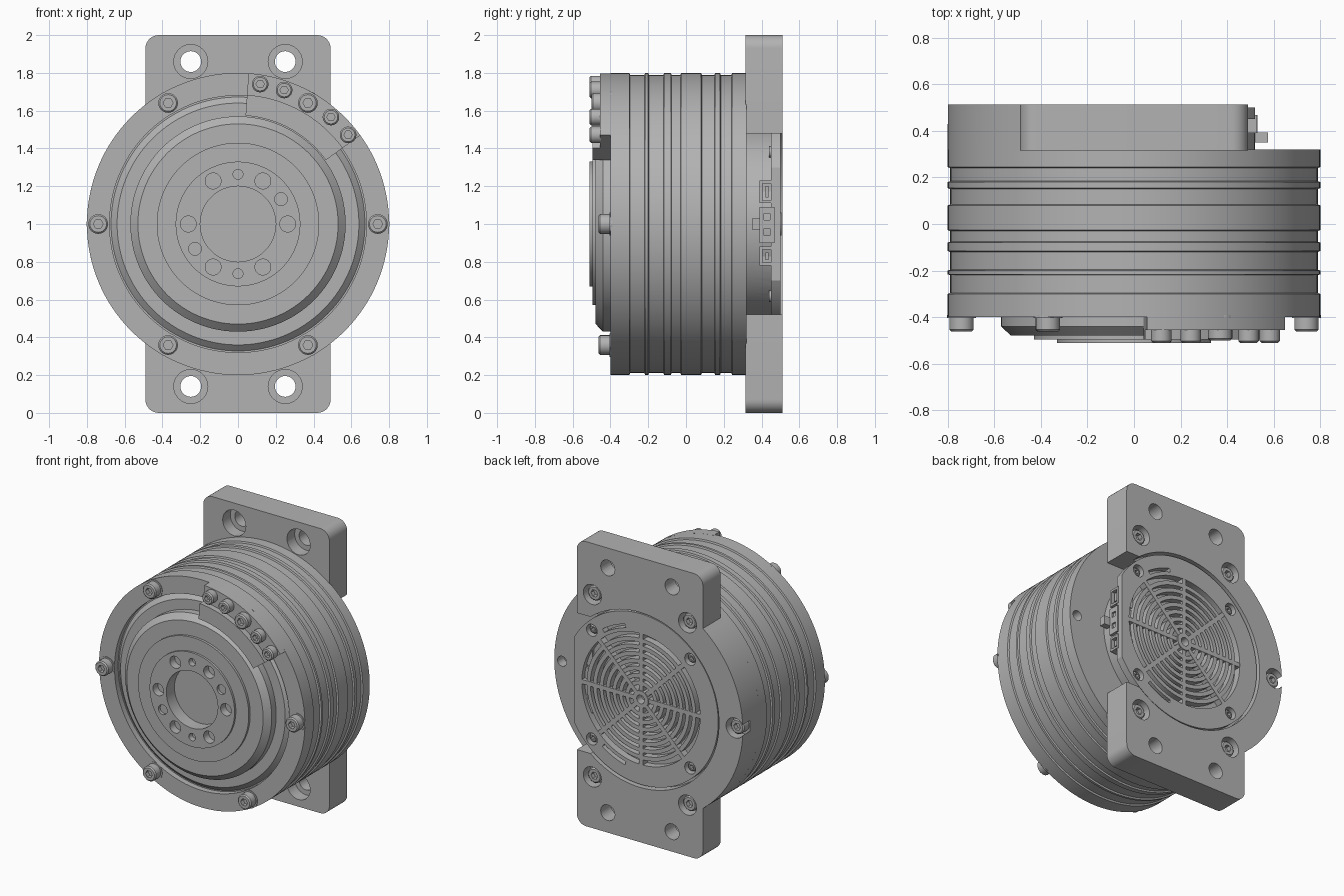
import bpy, bmesh, math
from math import cos, sin, radians, pi

if "Cube" in bpy.data.objects:
    bpy.data.objects.remove(bpy.data.objects["Cube"])

grey = bpy.data.materials.new("machined grey")
grey.use_nodes = True
TONE = (0.45, 0.45, 0.45, 1)
grey.diffuse_color = TONE
grey.node_tree.nodes["Principled BSDF"].inputs["Base Color"].default_value = TONE
parts = []


def polar(r, deg):
    """Point (x, z) around the motor axis."""
    return r * cos(radians(deg)), 1 + r * sin(radians(deg))


def finish(name, bm):
    bmesh.ops.remove_doubles(bm, verts=bm.verts, dist=1e-5)
    bmesh.ops.recalc_face_normals(bm, faces=bm.faces)
    mesh = bpy.data.meshes.new(name)
    bm.to_mesh(mesh)
    bm.free()
    ob = bpy.data.objects.new(name, mesh)
    bpy.context.collection.objects.link(ob)
    mesh.materials.append(grey)
    parts.append(ob)
    return ob


def lathe(name, profile, at=(0, 1), n=96, hexed=()):
    """Turn (radius, y) points about a y axis; rows listed in hexed are hexagonal."""
    bm = bmesh.new()
    rows = []
    for k, (r, y) in enumerate(profile):
        row = []
        for i in range(n):
            a = 2 * pi * i / n
            f = cos(pi / 6) / cos(a % (pi / 3) - pi / 6) if k in hexed else 1
            row.append(bm.verts.new((at[0] + r * f * cos(a), y, at[1] + r * f * sin(a))))
        rows.append(row)
    closed = profile[0][0] > 0
    pairs = list(zip(rows, rows[1:])) + ([(rows[-1], rows[0])] if closed else [])
    for p, q in pairs:
        for i in range(n):
            j = (i + 1) % n
            bm.faces.new((p[i], p[j], q[j], q[i]))
    bmesh.ops.remove_doubles(bm, verts=bm.verts, dist=1e-5)
    return finish(name, bm)


def prism(name, outline, y0, y1):
    bm = bmesh.new()
    face = bm.faces.new([bm.verts.new((x, y0, z)) for x, z in outline])
    out = bmesh.ops.extrude_face_region(bm, geom=[face])["geom"]
    for v in out:
        if isinstance(v, bmesh.types.BMVert):
            v.co.y = y1
    return finish(name, bm)


def box(name, x, y, z):
    return prism(name, [(x[0], z[0]), (x[1], z[0]), (x[1], z[1]), (x[0], z[1])], *y)


def disc(at, r, y0, y1, n=32):
    return lathe("cutter", [(0, y0), (r, y0), (r, y1), (0, y1)], at, n)


def arc(r, a0, a1, n=24, c=(0, 1)):
    return [(c[0] + r * cos(radians(a0 + (a1 - a0) * i / n)),
             c[1] + r * sin(radians(a0 + (a1 - a0) * i / n))) for i in range(n + 1)]


def sector(name, r0, r1, a0, a1, y0, y1):
    return prism(name, arc(r1, a0, a1) + arc(r0, a1, a0), y0, y1)


def cut(ob, cutters):
    for c in cutters:
        m = ob.modifiers.new("cut", "BOOLEAN")
        m.object, m.operation, m.solver = c, "DIFFERENCE", "EXACT"
    bpy.context.view_layer.update()
    mesh = bpy.data.meshes.new_from_object(ob.evaluated_get(bpy.context.evaluated_depsgraph_get()))
    ob.modifiers.clear()
    ob.data = mesh
    for c in cutters:
        parts.remove(c)
        bpy.data.objects.remove(c)


def cap_screw(name, at, r, base, top):
    """Socket head screw whose head points from base towards top."""
    s = 1 if top > base else -1
    lathe(name, [(0, top - s * .03), (r * .5, top - s * .03), (r * .5, top), (r - .008, top),
                 (r, top - s * .008), (r, base), (0, base)], at, 24, (1, 2))


# Motor body: output face, stepped front and banded barrel
front = [(0, -.42), (.2, -.42), (.2, -.51), (.33, -.51), (.33, -.495), (.43, -.495), (.43, -.478),
         (.53, -.478), (.57, -.44), (.57, -.39), (.64, -.39), (.672, -.36), (.68, -.36),
         (.68, -.4), (.8, -.4)]
barrel, high = [], True
for y in (-.3, -.22, -.2, -.12, -.08, -.03, .08, .15, .18, .24):
    a, b = (.8, .789) if high else (.789, .8)
    barrel += [(a, y), (b, y + .004)]
    high = not high
body = lathe("motor_body", front + barrel + [(.8, .32), (0, .32)], n=128)
holes = [disc(polar(.263, a), .042, -.455, -.55) for a in range(0, 360, 60)]
holes += [disc(polar(.263, a), .026, -.47, -.55) for a in (90, 270)]
holes += [disc(polar(.263, a), .034, -.49, -.55) for a in (30, 210)]
holes += [disc(polar(.74, 0), .035, .25, .4)]
cut(body, holes)

# Front cover screws
for a in range(0, 360, 60):
    cap_screw("front_screw", polar(.74, a), .052, -.39, -.5 if a == 60 else -.462)
    lathe("screw_seat", [(.05, -.39), (.062, -.39), (.062, -.404), (.05, -.404)], polar(.74, a), 32)

# Clamp block at the upper left of the front
sector("clamp_base", .575, .8, 36, 86, -.385, -.455)
sector("clamp_lip", .575, .685, 36, 86, -.45, -.495)
for a in (39, 49, 71, 81):
    cap_screw("clamp_screw", polar(.75, a), .044, -.45, -.51)

# Mounting flange: tall plate, round shoulder on one side, connector bay on the other
w, c = .49, .07
shoulder = math.degrees(math.acos(-w / .8))
bay = math.degrees(math.asin(.48 / .52))
outline = (arc(c, 180, 270, 8, (-w + c, c)) + arc(c, 270, 360, 8, (w - c, c)) + [(w, .52)]
           + arc(.52, -bay, bay) + [(w, 1.48)] + arc(c, 0, 90, 8, (w - c, 2 - c))
           + arc(c, 90, 180, 8, (-w + c, 2 - c)) + arc(.8, shoulder, 360 - shoulder, 32))
flange = prism("mounting_flange", outline, .315, .512)
bolts = [(x, 1 + s * .86) for x in (-.25, .25) for s in (-1, 1)]
rear = [polar(.74, a) for a in (60, 120, 180, 240, 300)]
cut(flange, [disc((0, 1), .615, .45, .6, 96)]
    + [disc(p, .055, .2, .6) for p in bolts] + [disc(p, .09, .2, .4) for p in bolts]
    + [disc(p, .07, .43, .6) for p in rear])
for p in rear:
    cap_screw("rear_screw", p, .052, .42, .49)

# Rear fan cover with a flat side
flat = math.degrees(math.acos(.52 / .6))
cover = prism("fan_cover", arc(.6, flat, 360 - flat, 96), .45, .5)
small = [polar(.54, a) for a in (45, 135, 225, 315)]
vents = [sector("cutter", .485, .51, a, a + 22, .44, .6) for a in (54, 284)]
cut(cover, [disc((0, 1), .46, .4, .6, 96)] + [disc(p, .042, .4, .6) for p in small] + vents)
for p in small:
    cap_screw("cover_screw", p, .03, .44, .485)

# Grille rings, spokes and hub
for i in range(7):
    r = .11 + .05 * i
    lathe("grille_ring", [(r - .014, .445), (r + .014, .445), (r + .014, .497), (r - .014, .497)])
for k in range(8):
    a = radians(45 * k)
    u, v = (cos(a), sin(a)), (-sin(a) * .015, cos(a) * .015)
    prism("grille_spoke", [(r * u[0] + s * v[0], 1 + r * u[1] + s * v[1])
                           for r, s in ((.045, -1), (.465, -1), (.465, 1), (.045, 1))], .445, .499)
lathe("grille_hub", [(.03, .445), (.06, .445), (.06, .505), (.03, .505)], n=32)

# Connectors in the side bay
for z0, z1 in ((.78, .88), (1.11, 1.23)):
    shell = box("side_connector", (.4, .525), (.39, .468), (z0, z1))
    cut(shell, [box("cutter", (.49, .6), (.405, .453), (z0 + .015, z1 - .015))])
    box("connector_tongue", (.48, .515), (.42, .438), (z0 + .03, z1 - .03))
power = box("power_connector", (.4, .53), (.39, .468), (.9, 1.09))
cut(power, [box("cutter", (.5, .6), (.412, .446), (z, z + .035)) for z in (.94, 1.02)])
box("power_latch", (.45, .575), (.35, .392), (.97, 1.03))

# Shading
bpy.ops.object.select_all(action="DESELECT")
for ob in parts:
    ob.select_set(True)
bpy.context.view_layer.objects.active = body
bpy.ops.object.shade_smooth_by_angle(angle=radians(25))
